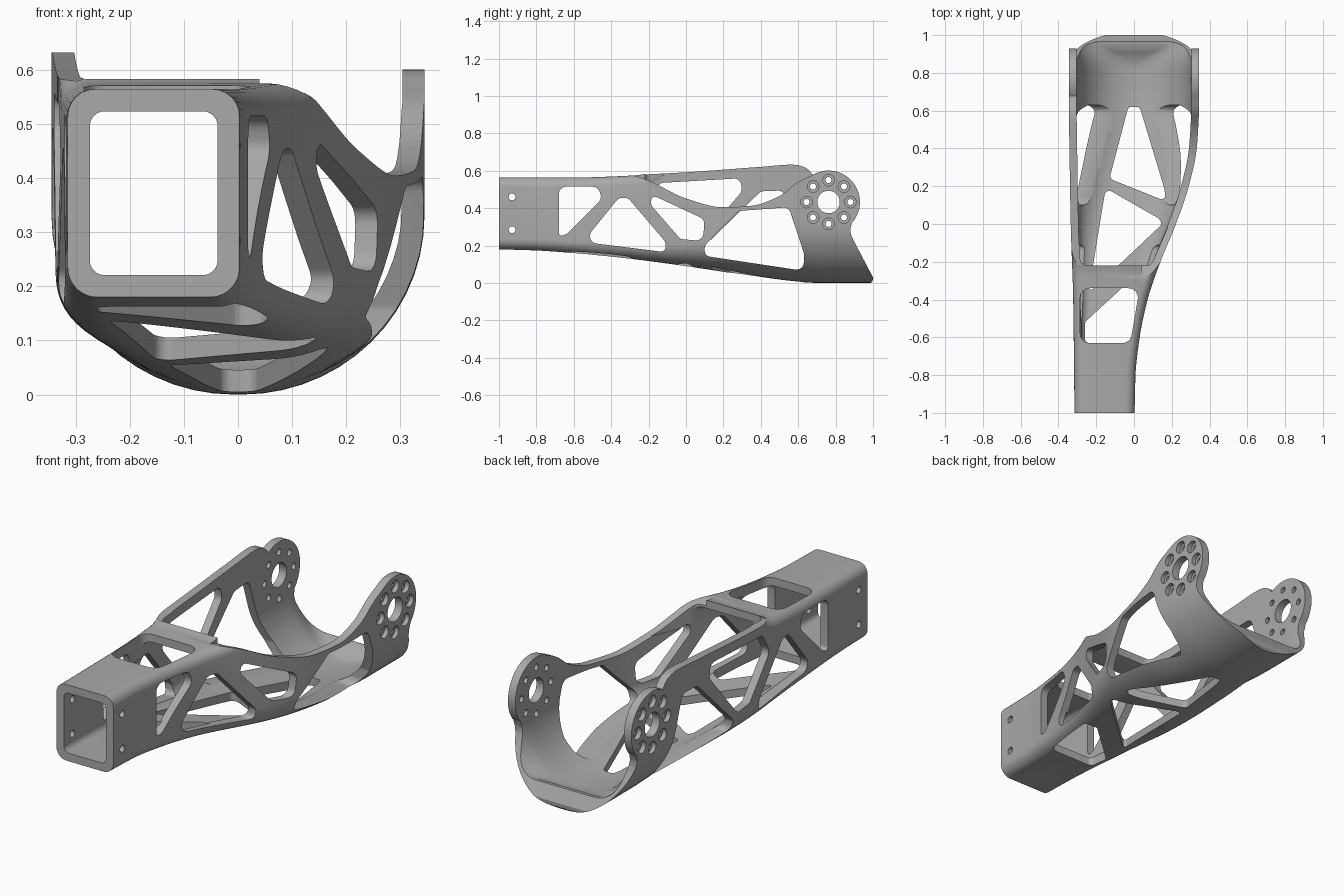
import bpy, bmesh
from math import sin, cos, pi, radians
from mathutils import Vector

if "Cube" in bpy.data.objects:
    bpy.data.objects.remove(bpy.data.objects["Cube"])

grey = bpy.data.materials.new("machined grey")
grey.use_nodes = True
grey.diffuse_color = (0.4, 0.4, 0.4, 1)
grey.node_tree.nodes["Principled BSDF"].inputs["Base Color"].default_value = (0.4, 0.4, 0.4, 1)


def curve(keys, y):
    """Smooth curve through the keys that never overshoots them."""
    if y <= keys[0][0]:
        return keys[0][1]
    if y >= keys[-1][0]:
        return keys[-1][1]
    slope = [(b[1] - a[1]) / (b[0] - a[0]) for a, b in zip(keys, keys[1:])]
    tan = [slope[0]] + [2 * a * b / (a + b) if a * b > 0 else 0
                        for a, b in zip(slope, slope[1:])] + [slope[-1]]
    i = max(k for k in range(len(slope)) if keys[k][0] <= y)
    h = keys[i + 1][0] - keys[i][0]
    t = (y - keys[i][0]) / h
    return (keys[i][1] * (1 + 2 * t) * (1 - t) ** 2 + tan[i] * h * t * (1 - t) ** 2
            + keys[i + 1][1] * t * t * (3 - 2 * t) + tan[i + 1] * h * t * t * (t - 1))


def new_object(name, bm):
    bmesh.ops.recalc_face_normals(bm, faces=bm.faces)
    mesh = bpy.data.meshes.new(name)
    bm.to_mesh(mesh)
    bm.free()
    mesh.materials.append(grey)
    ob = bpy.data.objects.new(name, mesh)
    bpy.context.scene.collection.objects.link(ob)
    return ob


def rounded(pts, radius):
    """Polygon with its corners filleted."""
    pts = [Vector(p) for p in pts]
    out = []
    for i, p in enumerate(pts):
        a, b = pts[i - 1] - p, pts[(i + 1) % len(pts)] - p
        half = a.angle(b) / 2
        cut = min(radius * cos(half) / sin(half), 0.48 * a.length, 0.48 * b.length)
        a, b = p + a.normalized() * cut, p + b.normalized() * cut
        for k in range(7):
            t = k / 6
            w = 2 * t * (1 - t) * sin(half)
            den = (1 - t) ** 2 + w + t * t
            out.append((a * (1 - t) ** 2 + p * w + b * t * t) / den)
    return out


def circle(y, z, r, n=24):
    return [(y + r * cos(2 * pi * k / n), z + r * sin(2 * pi * k / n)) for k in range(n)]


def prisms(name, outlines, axis, lo, hi):
    """Extrude outlines (yz along x, or xy along z)."""
    bm = bmesh.new()
    for pts in outlines:
        place = (lambda p, v: (v, p[0], p[1])) if axis == "x" else (lambda p, v: (p[0], p[1], v))
        low = [bm.verts.new(place(p, lo)) for p in pts]
        high = [bm.verts.new(place(p, hi)) for p in pts]
        bm.faces.new(low)
        bm.faces.new(high)
        for i in range(len(pts)):
            bm.faces.new((low[i - 1], low[i], high[i], high[i - 1]))
    return new_object(name, bm)


# Outline of the link along its length
LEFT = [(-1, -0.315), (-0.4, -0.322), (0, -0.335), (0.6, -0.345)]
RIGHT = [(-1, 0.003), (-0.8, 0.008), (-0.6, 0.03), (-0.4, 0.072), (-0.2, 0.14),
         (0, 0.222), (0.2, 0.29), (0.4, 0.332), (0.6, 0.345)]
BOTTOM = [(-1, 0.18), (-0.8, 0.174), (-0.6, 0.16), (-0.3, 0.13), (0, 0.09),
          (0.3, 0.045), (0.6, 0.006), (0.7, 0)]
TOP = [(-1, 0.565), (-0.6, 0.565), (-0.25, 0.577), (-0.1, 0.65), (0.1, 0.8)]
ROUND_X = [(-1, 0.055), (-0.6, 0.065), (-0.2, 0.1), (0, 0.15), (0.3, 0.26), (0.6, 0.345)]
ROUND_Z = [(-1, 0.055), (-0.6, 0.065), (-0.2, 0.09), (0, 0.12), (0.3, 0.21), (0.6, 0.33)]
LIP = [(0.86, 0), (0.95, 1)]


def section(y, wall):
    lip = curve(LIP, y) if wall else 0
    xl, xr = curve(LEFT, y) + wall, curve(RIGHT, y) - wall
    zb, zt = curve(BOTTOM, y) + wall + 0.055 * lip, curve(TOP, y) - wall
    rx = min(max(curve(ROUND_X, y) - wall / 1.5, 0.02), (xr - xl) * 0.49) * (1 - 0.55 * lip)
    rz = max(curve(ROUND_Z, y) - wall / 1.5, 0.02) * (1 - 0.5 * lip)
    rt = 0.05 - wall / 1.8
    pts = []
    for cx, cz, ax, az, start, n in (
            (xl + rx, zb + rz, rx, rz, 180, 14), (xr - rx, zb + rz, rx, rz, 270, 14),
            (xr - rt, zt - rt, rt, rt, 0, 6), (xl + rt, zt - rt, rt, rt, 90, 6)):
        for k in range(n + 1):
            a = radians(start + 90 * k / n)
            pts.append((cx + ax * cos(a), y, cz + az * sin(a)))
    return pts


def loft(name, wall, y0, y1, n=56):
    bm = bmesh.new()
    rings = [[bm.verts.new(p) for p in section(y0 + (y1 - y0) * k / n, wall)]
             for k in range(n + 1)]
    for r, s in zip(rings, rings[1:]):
        for i in range(len(r)):
            bm.faces.new((r[i - 1], r[i], s[i], s[i - 1]))
    bm.faces.new(rings[0])
    bm.faces.new(rings[-1])
    return new_object(name, bm)


# Hollow body
body = loft("arm_link", 0, -1, 1.05)
cutters = [loft("hollow", 0.041, -1.05, 1.1)]

# Upper edge of each wall, the round hub plates and the sloped rear end
HUB = (0.762, 0.433)
EDGE_LEFT = [(-0.22, 0.58), (0, 0.592), (0.4, 0.621), (0.57, 0.633), (0.64, 0.618), (0.678, 0.578)]
EDGE_RIGHT = [(-0.3, 0.582), (-0.2, 0.548), (0, 0.452), (0.2, 0.405), (0.35, 0.413),
              (0.5, 0.465), (0.6, 0.54), (0.678, 0.578)]
for keys, lo, hi in ((EDGE_LEFT, -0.6, 0.04), (EDGE_RIGHT, 0.04, 0.6)):
    y0, y1 = keys[0][0], keys[-1][0]
    line = [(y0 + (y1 - y0) * k / 40, curve(keys, y0 + (y1 - y0) * k / 40)) for k in range(40)]
    line += [(HUB[0] + 0.168 * cos(radians(a)), HUB[1] + 0.168 * sin(radians(a)))
             for a in range(120, -45, -6)]
    line += [(0.878, 0.285), (0.883, 0.255), (0.9, 0.22), (1, 0.03), (0.998, 0.012),
             (0.98, -0.01), (1.2, -0.02), (1.2, 1), (y0, 1)]
    cutters.append(prisms("wall_trim", [line], "x", lo, hi))

# Open roof behind the cross bar, and the roof window
roof = rounded([(-0.285, -0.22), (0.09, -0.22), (0.295, 0.25), (0.3, 1.2), (-0.3, 1.2)], 0.04)
cutters.append(prisms("roof_opening", [roof], "z", 0.45, 1))
hatch = rounded([(-0.285, -0.63), (-0.02, -0.63), (0.03, -0.34), (-0.285, -0.34)], 0.05)
cutters.append(prisms("roof_window", [hatch], "z", 0.45, 0.7))

# Floor truss windows
floor = [[(-0.26, -0.63), (-0.01, -0.63), (0.06, -0.29), (0, -0.28), (-0.26, -0.52)],
         [(-0.24, -0.36), (-0.2, -0.33), (0.15, 0.0), (0.13, 0.03), (-0.15, 0.19)],
         [(-0.13, 0.24), (0.17, 0.12), (0.16, 0.19), (0.03, 0.62), (-0.03, 0.62)]]
cutters.append(prisms("floor_windows", [rounded(p, 0.025) for p in floor], "z", -0.2, 0.3))

# Side truss windows
front = [(-0.68, 0.25), (-0.64, 0.26), (-0.45, 0.45), (-0.47, 0.515), (-0.68, 0.515)]
mid = [(-0.55, 0.22), (-0.11, 0.165), (-0.11, 0.22), (-0.31, 0.455), (-0.36, 0.455)]
upper_right = [(-0.19, 0.42), (-0.03, 0.235), (0.09, 0.225), (0.1, 0.34), (-0.18, 0.47)]
upper_left = [(-0.2, 0.43), (-0.03, 0.235), (0.07, 0.225), (0.3, 0.49), (0.29, 0.56), (-0.14, 0.535)]
rear_right = [(0.1, 0.145), (0.63, 0.065), (0.63, 0.16), (0.55, 0.405), (0.28, 0.385), (0.1, 0.2)]
rear_left = [(0.1, 0.145), (0.63, 0.065), (0.63, 0.16), (0.52, 0.495), (0.4, 0.49), (0.1, 0.2)]
for pts, lo, hi in ((front, -0.09, 0.3), (mid, -0.03, 0.4), (upper_right, 0.07, 0.5),
                    (rear_right, 0.12, 0.5), (front, -0.5, -0.22), (mid, -0.5, -0.24),
                    (upper_left, -0.5, -0.22), (rear_left, -0.5, -0.12)):
    cutters.append(prisms("side_window", [rounded(pts, 0.04)], "x", lo, hi))

# Hub bores with counterbored bolt circles, and the front mounting holes
bolts = [(HUB[0] + 0.117 * cos(k * pi / 4), HUB[1] + 0.117 * sin(k * pi / 4)) for k in range(8)]
cutters.append(prisms("bores", [circle(*HUB, 0.06, 40)] + [circle(*b, 0.016) for b in bolts]
                      + [circle(-0.93, z, 0.018) for z in (0.285, 0.46)], "x", -0.6, 0.6))
for lo, hi in ((0.322, 0.5), (-0.5, -0.322)):
    cutters.append(prisms("counterbores", [circle(*b, 0.031) for b in bolts], "x", lo, hi))

bpy.ops.object.select_all(action="DESELECT")
body.select_set(True)
bpy.context.view_layer.objects.active = body
for cutter in cutters:
    mod = body.modifiers.new("cut", "BOOLEAN")
    mod.operation, mod.solver, mod.object = "DIFFERENCE", "EXACT", cutter
    bpy.ops.object.modifier_apply(modifier=mod.name)
    bpy.data.objects.remove(cutter)
bpy.ops.object.shade_smooth_by_angle(angle=radians(30))
